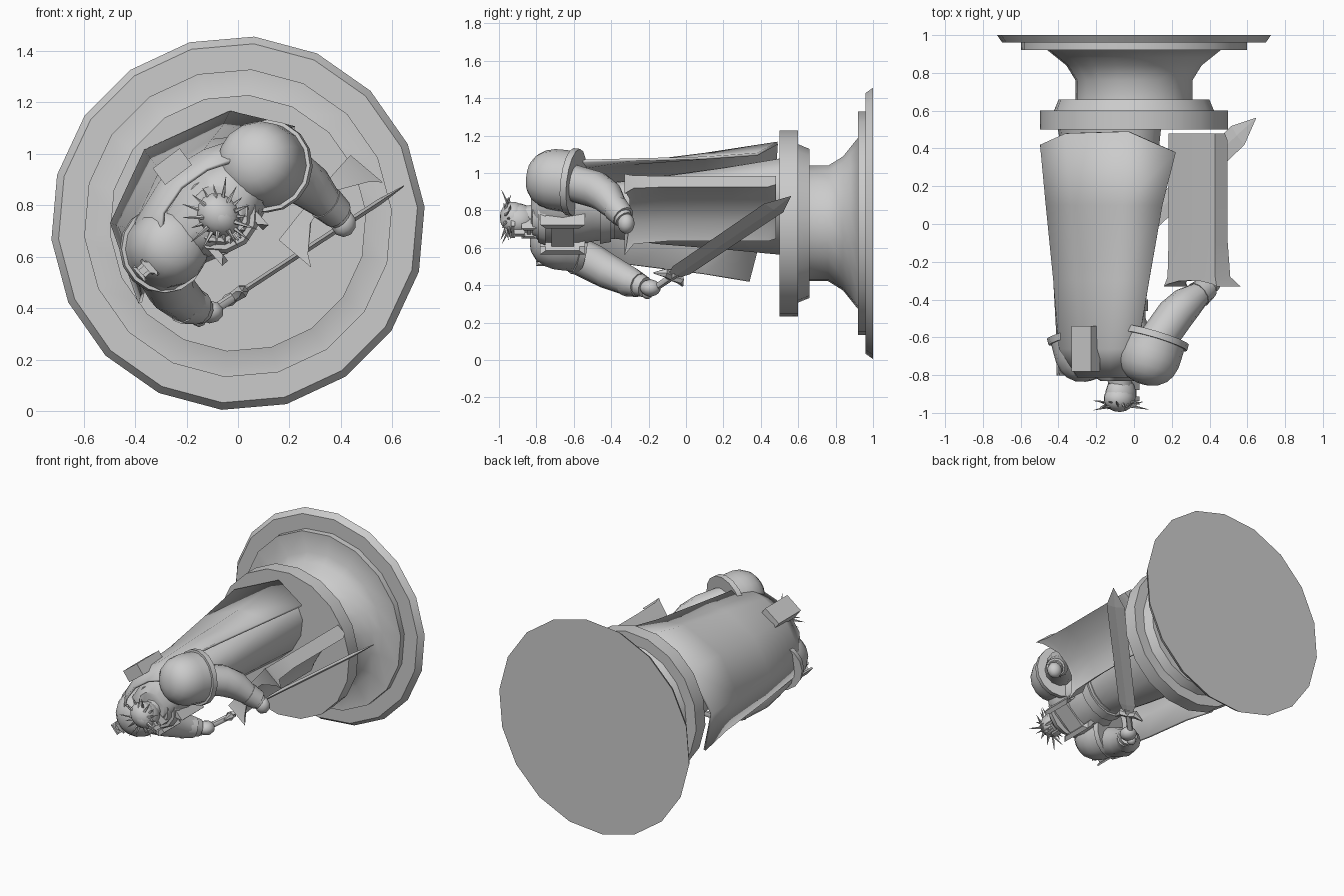
import bpy, bmesh, math, random
from mathutils import Vector

if "Cube" in bpy.data.objects:
    bpy.data.objects.remove(bpy.data.objects["Cube"])

random.seed(4)
V = Vector
SIDE = V((0.75, 0, 0.66)).normalized()   # figure's left
FACE = V((0.66, 0, -0.75)).normalized()  # figure's facing direction
UP = V((0, -1, 0))                       # figure lies with its head toward -y


def finish(name, bm, smooth=35):
    bmesh.ops.recalc_face_normals(bm, faces=bm.faces)
    me = bpy.data.meshes.new(name)
    bm.to_mesh(me)
    bm.free()
    ob = bpy.data.objects.new(name, me)
    bpy.context.collection.objects.link(ob)
    bpy.ops.object.select_all(action='DESELECT')
    ob.select_set(True)
    bpy.context.view_layer.objects.active = ob
    if smooth:
        bpy.ops.object.shade_smooth_by_angle(angle=math.radians(smooth))
    return ob


def loft(name, centres, radii, n=12, axes=None, start=0.0, smooth=45):
    """Rings of n points along a path; radii are numbers or (a, b) pairs."""
    bm = bmesh.new()
    cs = [V(c) for c in centres]
    rings = []
    for i, c in enumerate(cs):
        if axes:
            a, b = axes
        else:
            q = (cs[min(i + 1, len(cs) - 1)] - cs[max(i - 1, 0)]).to_track_quat('Z', 'Y')
            a, b = q @ V((1, 0, 0)), q @ V((0, 1, 0))
        r = radii[i] if isinstance(radii[i], tuple) else (radii[i],) * 2
        rings.append([bm.verts.new(c + a * r[0] * math.cos(start + math.tau * k / n)
                                   + b * r[1] * math.sin(start + math.tau * k / n)) for k in range(n)])
    for p, q in zip(rings, rings[1:]):
        for k in range(n):
            bm.faces.new((p[k], p[(k + 1) % n], q[(k + 1) % n], q[k]))
    bm.faces.new(rings[0])
    bm.faces.new(rings[-1])
    return finish(name, bm, smooth)


def sheet(name, rows, thick):
    bm = bmesh.new()
    g = [[bm.verts.new(p) for p in row] for row in rows]
    for p, q in zip(g, g[1:]):
        for k in range(len(p) - 1):
            bm.faces.new((p[k], p[k + 1], q[k + 1], q[k]))
    ob = finish(name, bm, 45)
    m = ob.modifiers.new("thickness", 'SOLIDIFY')
    m.thickness, m.offset = thick, 0
    return ob


def place(bm, centre, size, axes):
    for v in bm.verts:
        v.co = V(centre) + sum((axes[i] * v.co[i] * size[i] for i in range(3)), V((0, 0, 0)))


def box(name, centre, size, axes, bevel=0):
    bm = bmesh.new()
    bmesh.ops.create_cube(bm, size=1)
    place(bm, centre, size, axes)
    if bevel:
        bmesh.ops.bevel(bm, geom=bm.edges[:], offset=bevel, segments=2, affect='EDGES')
    return finish(name, bm)


def ball(name, centre, size, axes=(V((1, 0, 0)), V((0, 0, 1)), UP), seg=14):
    bm = bmesh.new()
    bmesh.ops.create_uvsphere(bm, u_segments=seg, v_segments=9, radius=1)
    place(bm, centre, size, axes)
    return finish(name, bm, 60)


# Turned pedestal, 18 sides
profile = [(1, .728), (.96, .70), (.96, .60), (.92, .60), (.92, .46), (.88, .41), (.84, .36),
           (.76, .31), (.66, .31), (.66, .40), (.60, .425), (.60, .50), (.50, .50)]
loft("pedestal", [(0, y, .73) for y, r in profile], [r for y, r in profile], 18,
     (V((1, 0, 0)), V((0, 0, 1))), math.radians(5))

# Robe, torso, belt, neck
body = (SIDE, FACE)
loft("robe", [(-.13, .5, .82), (-.12, .2, .81), (-.11, -.15, .8), (-.1, -.42, .8)],
     [(.31, .22), (.26, .19), (.21, .16), (.17, .13)], 14, body)
loft("torso", [(-.1, -.38, .8), (-.1, -.5, .79), (-.09, -.66, .79), (-.09, -.76, .79), (-.08, -.83, .78)],
     [(.17, .14), (.18, .14), (.24, .16), (.24, .14), (.1, .1)], 14, body)
loft("belt", [(-.1, -.46, .79), (-.1, -.40, .8)], [(.19, .155), (.19, .155)], 14, body)
loft("neck", [(-.08, -.78, .77), (-.07, -.88, .76)], [.07, .06], 10, body)
for i, (r, y) in enumerate(((.16, -.79), (.13, -.82))):
    loft("collar_%d" % i, [(-.075, y + .04, .77), (-.075, y, .77)], [r, r - .015], 12, body)
box("chest_plate", V((-.1, -.66, .79)) + FACE * .125, (.24, .08, .18), (SIDE, FACE, UP), .03)

# Head with nose, brow and spiked hair
head = V((-.07, -.9, .755))
head_axes = (SIDE, FACE, UP)
ball("head", head, (.075, .09, .095), head_axes)
box("nose", head + FACE * .09 - UP * .01, (.02, .04, .045), head_axes, .006)
box("brow", head + FACE * .075 + UP * .025, (.1, .03, .015), head_axes, .004)
box("jaw", head + FACE * .055 - UP * .06, (.08, .07, .05), head_axes, .015)
ball("hair_cap", head - FACE * .012 + UP * .025, (.08, .088, .07), head_axes)
for k in range(18):
    a = math.tau * k / 18
    out = SIDE * math.cos(a) + FACE * math.sin(a)
    p = head + out * .06 + UP * (.045 + .02 * (k % 2))
    tip = head + out * random.uniform(.1, .16) + UP * random.uniform(.03, .095)
    loft("hair_spike_%d" % k, [p, tip], [.01, .001], 5)

# Domed shoulder plates with raised rims
for name, c, lean, r in (("left", V((.105, -.63, .955)), V((-.3, -1, .12)), .165),
                         ("right", V((-.285, -.61, .63)), V((.25, -1, .1)), .155)):
    up = lean.normalized()
    a = up.cross(V((0, 0, 1))).normalized()
    b = up.cross(a)
    steps = [(0, 1), (.08, 1), (.12, .99), (.17, .91), (.21, .76), (.24, .52), (.255, .2)]
    loft(name + "_shoulder_plate", [c + up * (h - .03) for h, s in steps],
         [r * s for h, s in steps], 16, (a, b), smooth=50)
    loft(name + "_shoulder_rim", [c - up * .045, c - up * .01], [r + .015, r + .015], 16, (a, b))
for k in range(3):
    d = SIDE * (k - 1) * .05 + FACE * .015 * (k % 2)
    box("shoulder_ornament_%d" % k, V((-.33, -.74, .58)) + d, (.05, .05, .1), (SIDE, FACE, UP), .012)

# Arms and hands
loft("left_arm", [(.12, -.62, .95), (.22, -.48, .91), (.28, -.42, .87), (.36, -.36, .79), (.40, -.33, .75)],
     [.1, .1, .09, .06, .05], 12)
loft("left_cuff", [(.34, -.375, .81), (.39, -.335, .765)], [.072, .062], 12)
ball("left_hand", (.41, -.32, .73), (.05, .055, .045), seg=10)
loft("right_arm", [(-.3, -.62, .58), (-.28, -.5, .52), (-.26, -.42, .475), (-.2, -.3, .42), (-.14, -.22, .39)],
     [.1, .1, .095, .08, .055], 12)
loft("right_cuff", [(-.21, -.31, .42), (-.15, -.25, .4)], [.082, .065], 12)
ball("right_hand", (-.11, -.19, .385), (.055, .045, .055), seg=10)

# Small box on the back
box("back_box", (-.255, -.66, .95), (.13, .08, .24),
    (V((1, 0, .75)).normalized(), V((-.75, 0, 1)).normalized(), UP))

# Cape wrapped over the back
rows = []
for ys, xz in (((-.81,) * 5, [(-.3, .66), (-.29, .77), (-.22, .87), (-.12, .94), (-.03, .97)]),
               ((-.66,) * 5, [(-.4, .58), (-.39, .74), (-.28, .92), (-.13, 1.01), (.02, 1.06)]),
               ((-.3,) * 5, [(-.38, .51), (-.42, .71), (-.3, .93), (-.1, 1.05), (.08, 1.07)]),
               ((.1,) * 5, [(-.37, .46), (-.46, .72), (-.33, .97), (-.06, 1.1), (.15, 1.08)]),
               ((.34, .42, .48, .49, .38), [(-.38, .42), (-.49, .73), (-.36, 1.01), (-.03, 1.16), (.22, 1.1)])):
    rows.append([V((x, y, z)) for y, (x, z) in zip(ys, xz)])
sheet("cape", rows, .015)

# Tall shield with hollow outer face and flared upper corners
W = V((.27, 0, .32)).normalized()
N = V((.32, 0, -.27)).normalized()
mid = V((.345, 0, .785))
bm = bmesh.new()
grid = []
for front in (True, False):
    rows = []
    for y, flare in ((-.33, .075), (-.28, .015), (-.1, 0), (.25, 0), (.44, 0), (.48, -.02)):
        row = []
        for u in (-1, -.85, -.4, 0, .4, .85, 1):
            edge = abs(u) ** 3
            d = .025 + flare * edge - .05 * (1 - u * u) if front else -.065 - .005 * (1 - u * u)
            drop = .03 * (1 - edge) if y < -.3 else 0
            w = u * (.205 if u > 0 else .175) + u * max(flare, 0) * (.2 if u > 0 else .5)
            row.append(bm.verts.new(mid + W * w + N * d + V((0, y + drop, 0))))
        rows.append(row)
    grid.append(rows)
A, B = grid
for i in range(5):
    for j in range(6):
        for g in grid:
            bm.faces.new((g[i][j], g[i][j + 1], g[i + 1][j + 1], g[i + 1][j]))
for j in range(6):
    for i in (0, 5):
        bm.faces.new((A[i][j], A[i][j + 1], B[i][j + 1], B[i][j]))
for i in range(5):
    for j in (0, 6):
        bm.faces.new((A[i][j], A[i + 1][j], B[i + 1][j], B[i][j]))
finish("shield", bm, 40)

# Sword: flat diamond blade, grip, winged guard and pommel
hilt, tip = V((-.03, -.09, .435)), V((.645, .56, .875))
d = (tip - hilt).normalized()
wide = d.cross(V((.55, 0, -.83))).normalized()
thin = d.cross(wide)
at = lambda t: hilt + (tip - hilt) * t
loft("sword_blade", [at(.04), at(.1), at(.86), at(1)], [(.035, .012), (.06, .012), (.065, .012), (.002, .002)],
     4, (wide, thin), smooth=0)
loft("sword_grip", [at(-.16), at(.06)], [.02, .02], 8)
ball("sword_pommel", at(-.18), (.03, .03, .03), seg=8)
for s in (1, -1):
    loft("guard_wing", [at(.02), at(.03) + wide * s * .05, at(-.01) + wide * s * .1], [.022, .026, .004], 6)
